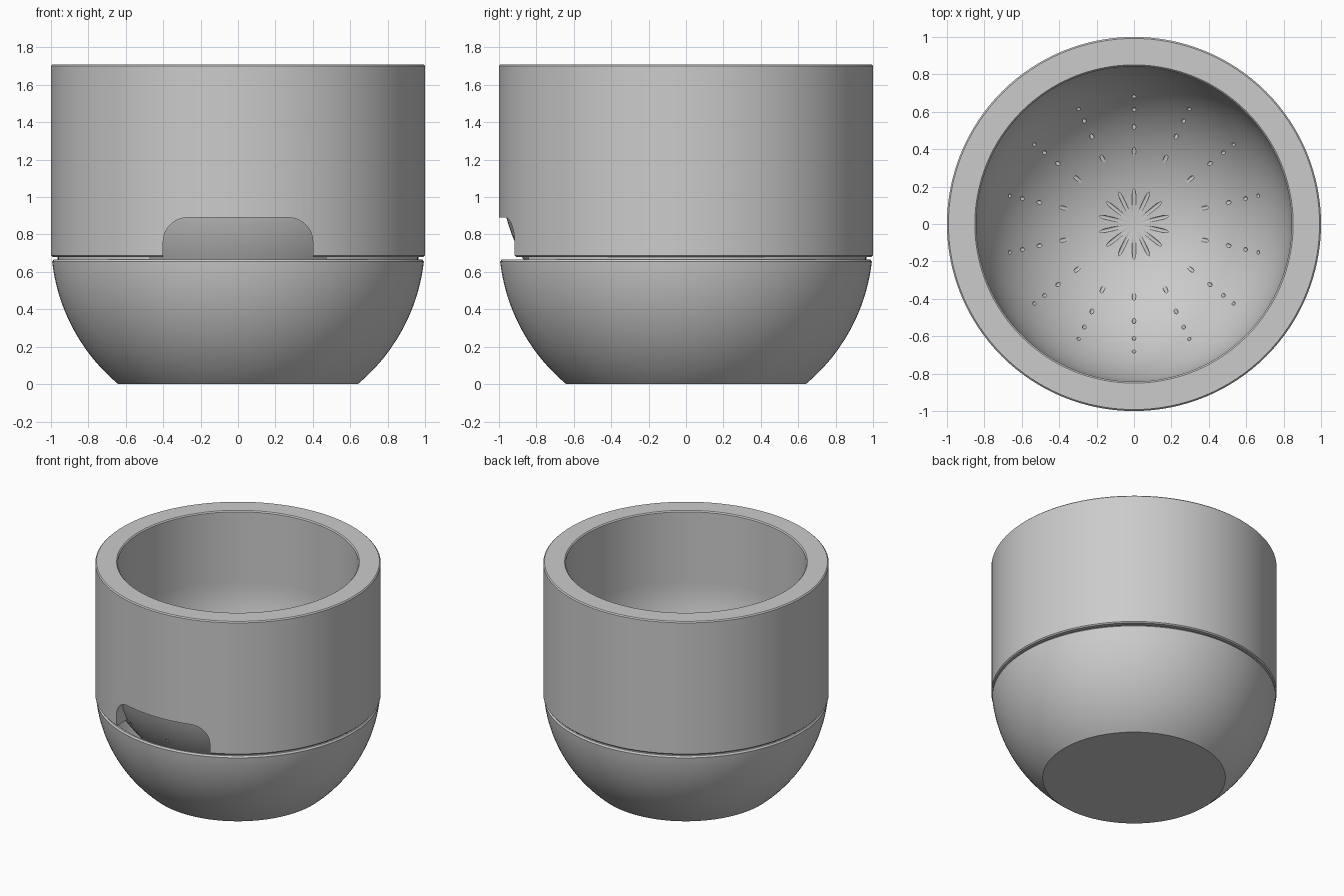
import bpy, bmesh, math
from mathutils import Matrix, Vector

if "Cube" in bpy.data.objects:
    bpy.data.objects.remove(bpy.data.objects["Cube"], do_unlink=True)

SEGMENTS = 128
POT_CENTRE, BASE_CENTRE = 1.15, 0.768
INNER, TOP, SEAM = 0.843, 1.71, 0.68

grey = bpy.data.materials.new("matte_grey")
grey.use_nodes = True
grey.diffuse_color = (0.6, 0.6, 0.6, 1)
grey.node_tree.nodes["Principled BSDF"].inputs["Base Color"].default_value = grey.diffuse_color


def finish(name, bm):
    bmesh.ops.recalc_face_normals(bm, faces=bm.faces)
    mesh = bpy.data.meshes.new(name)
    bm.to_mesh(mesh)
    bm.free()
    mesh.materials.append(grey)
    obj = bpy.data.objects.new(name, mesh)
    bpy.context.collection.objects.link(obj)
    return obj


def lathe(name, profile, closed=True):
    """Revolve (radius, height) points about z."""
    bm = bmesh.new()
    verts = [bm.verts.new((r, 0, z)) for r, z in profile]
    pairs = list(zip(verts, verts[1:]))
    if closed:
        pairs.append((verts[-1], verts[0]))
    edges = [bm.edges.new(p) for p in pairs]
    bmesh.ops.spin(bm, geom=verts + edges, cent=(0, 0, 0), axis=(0, 0, 1),
                   angle=math.tau, steps=SEGMENTS, use_merge=True)
    bmesh.ops.remove_doubles(bm, verts=bm.verts, dist=1e-4)
    return finish(name, bm)


def arc(radius, centre, low, high, steps):
    """Sphere profile between two heights, evenly spaced by angle."""
    a, b = (math.asin(max(-1, (z - centre) / radius)) for z in (low, high))
    angles = [a + (b - a) * i / steps for i in range(steps + 1)]
    return [(radius * math.cos(t), centre + radius * math.sin(t)) for t in angles]


def prism(name, outline):
    """Extrude an (x, z) outline through the front wall."""
    bm = bmesh.new()
    face = bm.faces.new([bm.verts.new((x, -1.2, z)) for x, z in outline])
    moved = bmesh.ops.extrude_face_region(bm, geom=[face])["geom"]
    bmesh.ops.translate(bm, vec=(0, 0.7, 0),
                        verts=[v for v in moved if isinstance(v, bmesh.types.BMVert)])
    return finish(name, bm)


def cut(target, cutter):
    cutter.hide_render = True
    mod = target.modifiers.new("cut", "BOOLEAN")
    mod.operation, mod.solver, mod.object = "DIFFERENCE", "EXACT", cutter
    mod.use_self = True
    bpy.ops.object.select_all(action="DESELECT")
    bpy.context.view_layer.objects.active = target
    target.select_set(True)
    bpy.ops.object.modifier_apply(modifier=mod.name)
    bpy.data.objects.remove(cutter, do_unlink=True)


def smooth(obj):
    bpy.ops.object.select_all(action="DESELECT")
    bpy.context.view_layer.objects.active = obj
    obj.select_set(True)
    bpy.ops.object.shade_smooth_by_angle(angle=math.radians(30))


# Water reservoir: flat-bottomed bowl with a rounded rim
outer = arc(1, BASE_CENTRE, 0, 0.655, 28)
inner = arc(0.968, BASE_CENTRE, 0.1, 0.66, 24)
reservoir = lathe("water_reservoir", [(0, 0)] + outer + [(0.985, 0.667), (0.972, 0.667)]
                  + inner[::-1] + [(0, 0.1)], closed=False)

# Pot wall: thick cylinder with a locating lip beneath
b = 0.008
pot_wall = lathe("pot_wall", [
    (1 - b, SEAM), (1, SEAM + b), (1, TOP - b), (1 - b, TOP),
    (INNER + b, TOP), (INNER, TOP - b), (INNER, POT_CENTRE),
    (0.875, POT_CENTRE), (0.875, SEAM), (0.93, SEAM),
    (0.93, 0.62), (0.958, 0.62), (0.964, 0.63), (0.964, SEAM)])

# Filling notch with rounded upper corners, and a wider gap in the lip
corner = 0.13
right = [(0.4 - corner + corner * math.cos(t), 0.89 - corner + corner * math.sin(t))
         for t in (math.pi / 2 * i / 12 for i in range(13))]
outline = [(0.4, 0.5)] + right
cut(pot_wall, prism("notch_cutter", outline + [(-x, z) for x, z in reversed(outline)]))
cut(pot_wall, prism("lip_cutter", [(-0.47, 0.5), (0.47, 0.5), (0.47, SEAM - 0.0005),
                                   (-0.47, SEAM - 0.0005)]))

# Planting bowl: hemispherical shell joined to the wall
floor = POT_CENTRE - INNER
planting_bowl = lathe("planting_bowl",
                      arc(0.995, POT_CENTRE, POT_CENTRE - 0.995, POT_CENTRE, 36)
                      + arc(INNER, POT_CENTRE, floor, POT_CENTRE, 36)[::-1], closed=False)

# Drainage holes: level radial bores in fourteen directions and five rows
bm = bmesh.new()
for row in range(5):
    z = floor + 0.011 + 0.084 * row
    start = max(0, math.sqrt(INNER ** 2 - (POT_CENTRE - z) ** 2) - 0.12)
    for ray in range(14):
        turn = Matrix.Rotation(math.pi / 2 + math.tau * ray / 14, 4, "Z")
        place = Matrix.Translation(Vector(((start + 1.1) / 2, 0, z)))
        bmesh.ops.create_cone(bm, cap_ends=True, segments=16, radius1=0.0105, radius2=0.0105,
                              depth=1.1 - start,
                              matrix=turn @ place @ Matrix.Rotation(math.pi / 2, 4, "Y"))
cut(planting_bowl, finish("drain_cutter", bm))

for part in (reservoir, pot_wall, planting_bowl):
    smooth(part)
